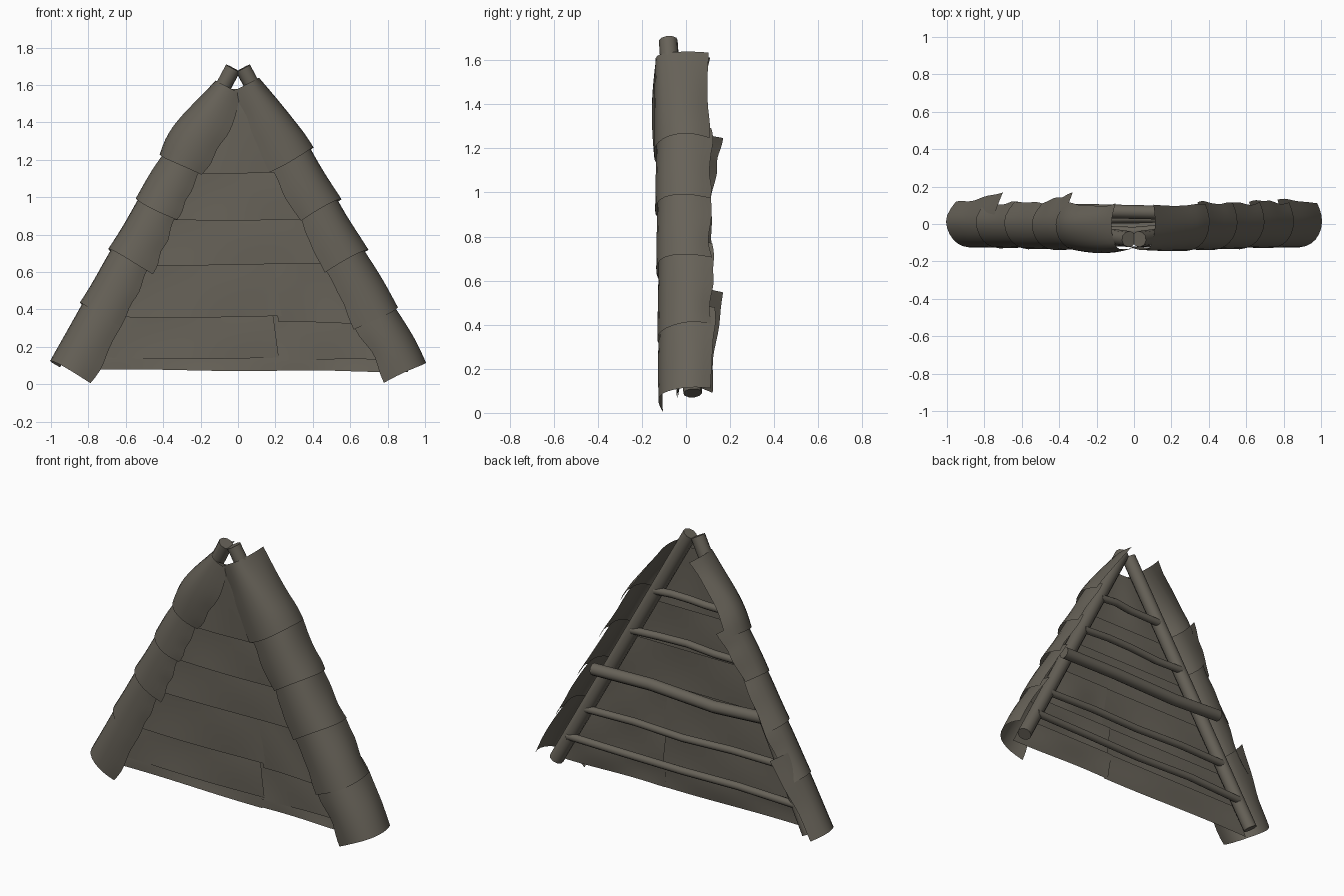
import bpy, math, random
from mathutils import Vector

if "Cube" in bpy.data.objects:
    bpy.data.objects.remove(bpy.data.objects["Cube"])

random.seed(4)
mat = bpy.data.materials.new("weathered hide brown")
mat.diffuse_color = (0.135, 0.122, 0.098, 1)
mat.use_nodes = True
mat.node_tree.nodes["Principled BSDF"].inputs["Base Color"].default_value = mat.diffuse_color
NX, NZ = 0.884, 0.467            # outward direction, square to the right pole


def pole_x(z):
    return 0.032 + 0.842 * (1.68 - z) / 1.58


def pole_y(z):
    return -0.08 + 0.11 * (1.68 - z) / 1.58


def finish(ob, angle):
    bpy.ops.object.select_all(action='DESELECT')
    ob.select_set(True)
    bpy.context.view_layer.objects.active = ob
    if ob.type == 'CURVE':
        bpy.ops.object.convert(target='MESH')
        ob = bpy.context.object
    ob.data.materials.clear()
    ob.data.materials.append(mat)
    bpy.ops.object.shade_smooth_by_angle(angle=math.radians(angle))


def tube(name, pts, r):
    cu = bpy.data.curves.new(name, 'CURVE')
    cu.dimensions = '3D'
    cu.bevel_depth = r
    cu.bevel_resolution = 3
    cu.use_fill_caps = True
    sp = cu.splines.new('POLY')
    sp.points.add(len(pts) - 1)
    for p, c in zip(sp.points, pts):
        p.co = (*c, 1)
    ob = bpy.data.objects.new(name, cu)
    bpy.context.collection.objects.link(ob)
    finish(ob, 50)


def sheet(name, fn, nu, nv):
    """Grid surface from fn(u, v), softened by subdivision."""
    verts = [fn(i / nu, j / nv) for j in range(nv + 1) for i in range(nu + 1)]
    w = nu + 1
    faces = [(j * w + i, j * w + i + 1, (j + 1) * w + i + 1, (j + 1) * w + i)
             for j in range(nv) for i in range(nu)]
    a, b, c = (Vector(verts[k]) for k in faces[0][:3])
    if (b - a).cross(c - b).y > 0:          # outside faces the front
        faces = [f[::-1] for f in faces]
    me = bpy.data.meshes.new(name)
    me.from_pydata(verts, [], faces)
    ob = bpy.data.objects.new(name, me)
    bpy.context.collection.objects.link(ob)
    m = ob.modifiers.new("soften", 'SUBSURF')
    m.levels = m.render_levels = 1
    m.boundary_smooth = 'PRESERVE_CORNERS'
    finish(ob, 60)


# two leaning poles that meet at the top
for s, side in ((-1, "left"), (1, "right")):
    tube(side + "_pole", [(s * pole_x(z), pole_y(z), z) for z in (1.69, 1.2, 0.6, 0.09)], 0.043)

# slightly bent cross bars, with a thick brace behind the poles
for k, z in enumerate((1.30, 1.02, 0.46, 0.255)):
    w = pole_x(z)
    tube(f"cross_bar_{k + 1}",
         [(w * f, pole_y(z) + 0.02 + random.uniform(-.006, .006),
           z + random.uniform(-.009, .009)) for f in (-1.0, -.5, 0, .5, 1.0)], 0.023)
tube("thick_brace", [(x, 0.065 + d, 0.74 + e) for x, d, e in
                     ((-.60, 0, .01), (-.25, .005, -.01), (.2, -.005, .008), (.60, 0, 0))], 0.037)


# overlapping hide bands across the front
def band(name, zt, zb, fl=-1, fr=1, out=0.0):
    ph = random.uniform(0, 6)

    def fn(u, v):
        z = zt + (zb - zt) * v
        f = fl + (fr - fl) * u
        edge = 0.005 * math.sin(5 * u + ph) * v
        y = pole_y(z) - 0.047 - 0.028 * v - out - 0.007 * math.sin(7 * u + ph) * math.sin(math.pi * v)
        return (f * (pole_x(z) + 0.02), y, z + edge)
    sheet(name, fn, 10, 4)


band("hide_top", 1.58, 1.13)
band("hide_upper", 1.20, 0.88)
band("hide_middle", 0.95, 0.64)
band("hide_lower_left", 0.71, 0.36, -1, 0.31)
band("hide_lower_right", 0.71, 0.33, 0.28, 1, -0.005)
band("hide_base_left", 0.43, 0.14, -1, 0.25)
band("hide_base_right", 0.43, 0.13, 0.22, 1, -0.005)
band("hide_hem_left", 0.24, 0.075, -1, 0.22)
band("hide_hem_right", 0.24, 0.07, 0.19, 1, -0.005)

# hide wraps curling round each pole: offset from pole, depth
PROFILE = [(-.115, -.115), (-.05, -.138), (.03, -.132), (.09, -.098),
           (.125, -.035), (.13, .04), (.10, .105)]


def wrap(name, s, zt, zb, lift, flare, bulge, curl):
    ph = random.uniform(0, 6)

    def fn(u, v):
        i = round(u * 6)
        o, y = PROFILE[i]
        z = zt + (zb - zt) * v
        k = 0.88 + flare * v + bulge * math.sin(math.pi * v)
        k += 0.035 * math.sin(5 * v + 4 * u + ph)
        if o > 0:                                   # tight to the pole near the tip
            k *= min(1, max(0.45, 0.45 + 0.55 * (1.62 - z) / 0.36))
        if i == 6:                                  # ragged back edge
            y += lift * (1 - v) + random.uniform(-.008, .014)
            o -= curl
        if i == 0:                                  # ragged front edge
            o += random.uniform(-.02, .012)
        y = y * (0.93 + 0.1 * v + bulge * 0.5 * math.sin(math.pi * v) if y < 0 else 1)
        y += 0.25 * (pole_y(z) + 0.02) * (1 if i < 5 else 0.4)
        return (s * (pole_x(z) + NX * o * k), y, z + NZ * o * k + 0.008 * math.sin(6 * u + ph) * v)
    sheet(name, fn, 6, 6)


RIGHT = [(1.615, 1.20, .0, .18, .04), (1.25, .93, .02, .18, .02), (.99, .66, .0, .18, .02),
         (.73, .35, .02, .16, 0), (.44, .062, .02, .10, .08)]
LEFT = [(1.60, 1.17, .0, .16, .22), (1.22, .93, .06, .18, 0), (1.0, .66, .0, .18, .02),
        (.74, .37, .01, .18, 0), (.52, .067, .05, .12, .06)]
for s, side, rows, curl in ((1, "right", RIGHT, 0.0), (-1, "left", LEFT, 0.035)):
    for n, row in enumerate(rows):
        wrap(f"{side}_wrap_{n + 1}", s, *row, curl)
